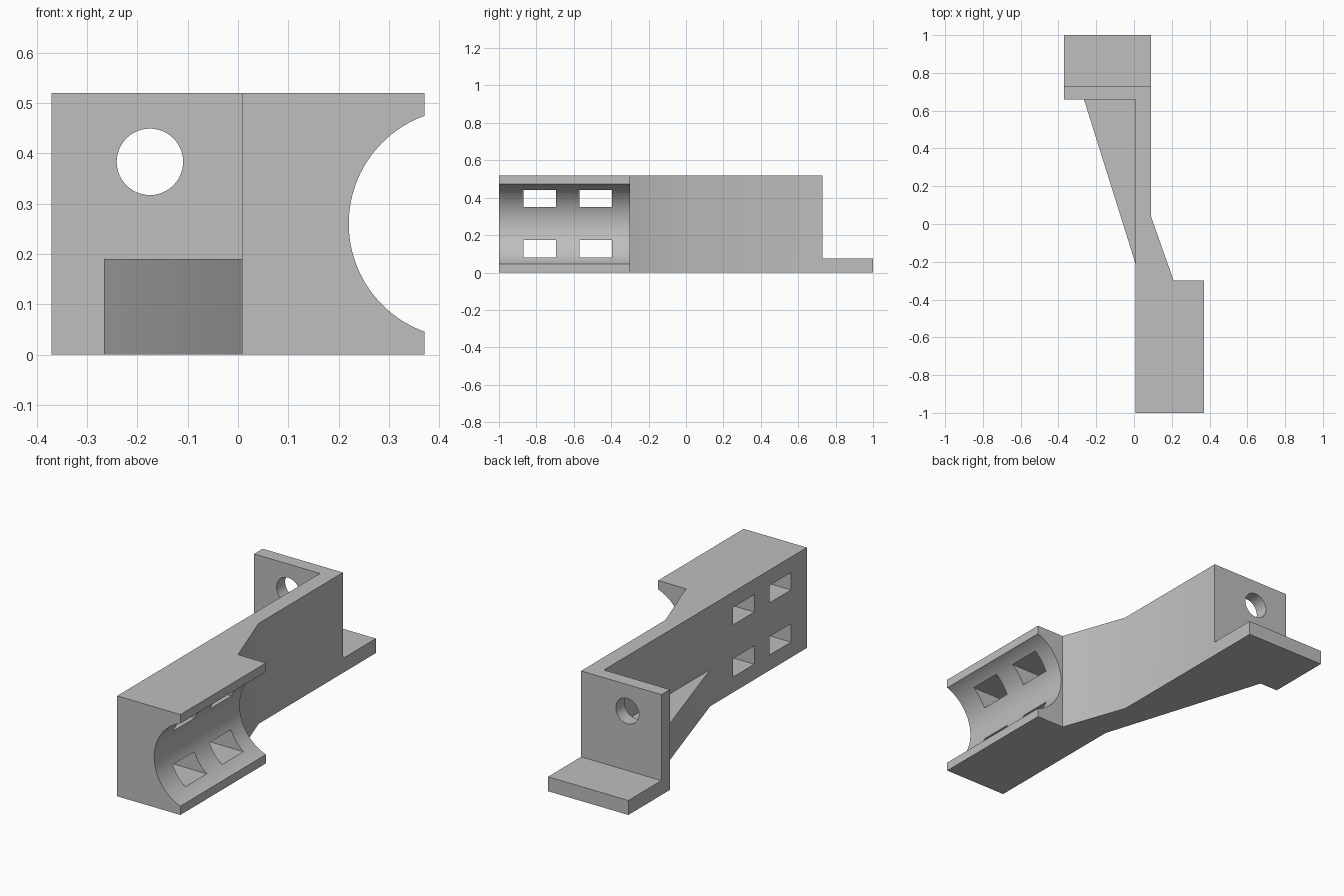
import bpy, bmesh, math

cube = bpy.data.objects.get("Cube")
if cube:
    bpy.data.objects.remove(cube, do_unlink=True)

# Single grey material
grey = bpy.data.materials.new("plain grey")
grey.use_nodes = True
colour = (0.52, 0.52, 0.52, 1)
grey.diffuse_color = colour
grey.node_tree.nodes["Principled BSDF"].inputs["Base Color"].default_value = colour


def prism(name, outline, height):
    """Extrude a plan outline upwards from the ground."""
    bm = bmesh.new()
    face = bm.faces.new([bm.verts.new((x, y, 0)) for x, y in outline])
    top = bmesh.ops.extrude_face_region(bm, geom=[face])["geom"]
    bmesh.ops.translate(bm, vec=(0, 0, height),
                        verts=[v for v in top if isinstance(v, bmesh.types.BMVert)])
    bmesh.ops.recalc_face_normals(bm, faces=bm.faces)
    mesh = bpy.data.meshes.new(name)
    bm.to_mesh(mesh)
    bm.free()
    obj = bpy.data.objects.new(name, mesh)
    bpy.context.collection.objects.link(obj)
    mesh.materials.append(grey)
    return obj


def cylinder_y(name, x, z, radius, y0, y1, sides):
    bpy.ops.mesh.primitive_cylinder_add(vertices=sides, radius=radius, depth=y1 - y0,
                                        location=(x, (y0 + y1) / 2, z),
                                        rotation=(math.pi / 2, 0, 0))
    obj = bpy.context.object
    obj.name = name
    return obj


def block(name, x, y, z):
    bpy.ops.mesh.primitive_cube_add(size=1, location=[sum(r) / 2 for r in (x, y, z)])
    obj = bpy.context.object
    obj.name = name
    obj.scale = [r[1] - r[0] for r in (x, y, z)]
    return obj


def combine(target, tool, operation):
    if not tool.data.materials:
        tool.data.materials.append(grey)
    bpy.context.view_layer.objects.active = target
    mod = target.modifiers.new(operation, "BOOLEAN")
    mod.object, mod.operation, mod.solver = tool, operation, "EXACT"
    bpy.ops.object.modifier_apply(modifier=mod.name)
    bpy.data.objects.remove(tool, do_unlink=True)


# Holder block, tapering neck, arm and end wall share one outline
bracket = prism("bracket", [(0.008, -1), (0.37, -1), (0.37, -0.3), (0.21, -0.3),
                            (0.09, 0.04), (0.09, 0.73), (-0.37, 0.73),
                            (-0.37, 0.66), (0.008, 0.66)], 0.52)

# Half-round cradle along the holder
combine(bracket, cylinder_y("cradle_cutter", 0.448, 0.26, 0.228, -1.1, -0.2, 128),
        "DIFFERENCE")

# Strap slots through the cradle wall
for y in (-0.87, -0.57):
    for z in ((0.08, 0.175), (0.35, 0.44)):
        combine(bracket, block("slot_cutter", (-0.1, 0.5), (y, y + 0.175), z), "DIFFERENCE")

# Screw hole in the end wall
combine(bracket, cylinder_y("screw_cutter", -0.175, 0.383, 0.066, 0.6, 0.8, 48), "DIFFERENCE")

# Triangular brace and mounting foot, joined to the bracket
combine(bracket, prism("brace", [(0.02, -0.21), (0.02, 0.67), (-0.265, 0.67),
                                 (-0.265, 0.66), (0.008, -0.21)], 0.19), "UNION")
combine(bracket, prism("foot", [(-0.37, 0.7), (0.09, 0.7), (0.09, 1), (-0.37, 1)], 0.075),
        "UNION")

# Smooth rounds with sharp corners
bpy.ops.object.select_all(action="DESELECT")
bracket.select_set(True)
bpy.context.view_layer.objects.active = bracket
bpy.ops.object.shade_smooth_by_angle(angle=math.radians(30))
